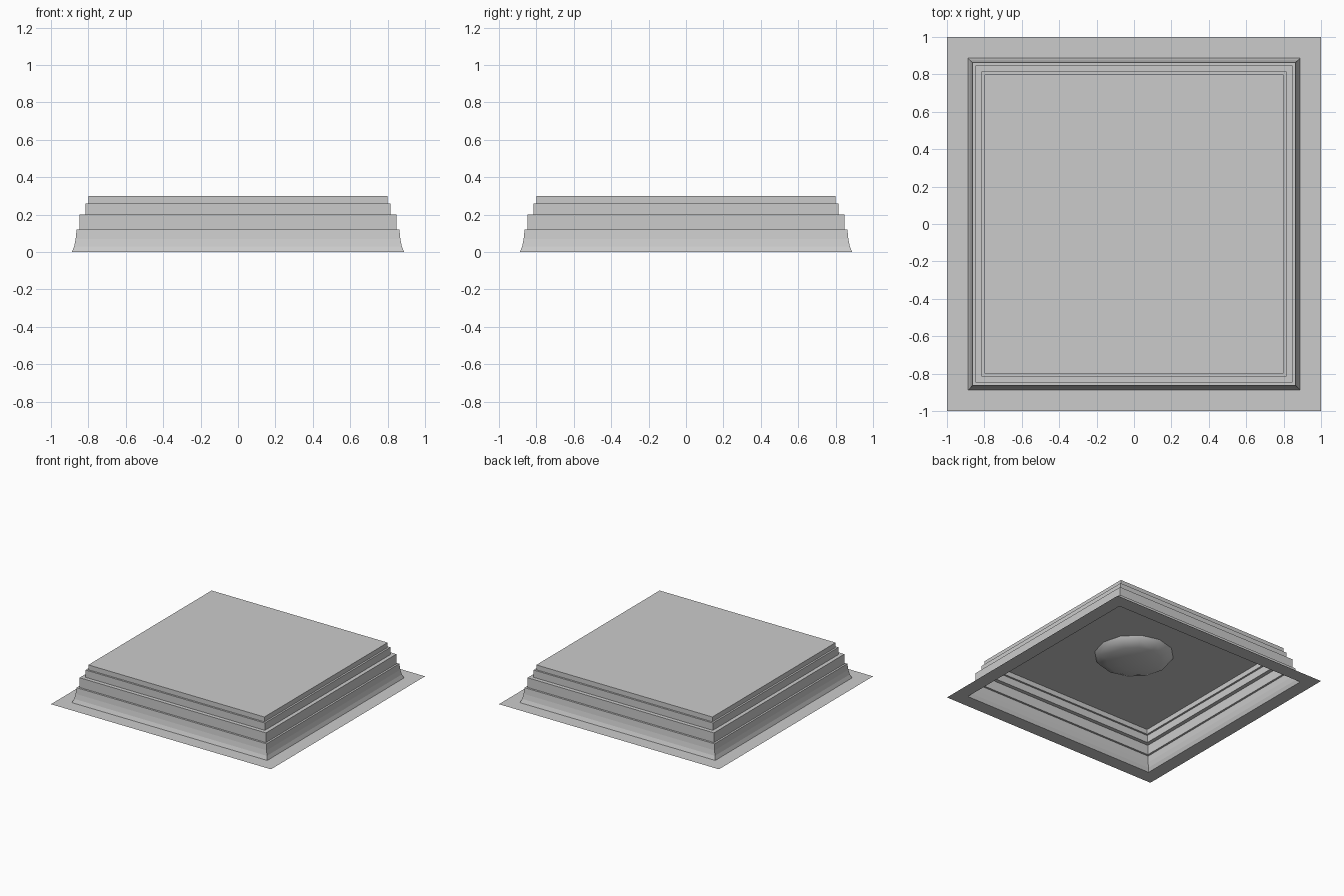
import bpy, bmesh, math

if "Cube" in bpy.data.objects:
    bpy.data.objects.remove(bpy.data.objects["Cube"])


def finish(name, bm):
    me = bpy.data.meshes.new(name)
    bm.to_mesh(me)
    bm.free()
    ob = bpy.data.objects.new(name, me)
    bpy.context.collection.objects.link(ob)
    return ob


def revolve(name, profile, sides, turn=0.0, scale=1.0):
    """Sweep (radius, height) points round z; a zero radius closes the end."""
    bm = bmesh.new()
    rings = []
    for r, z in profile:
        if r == 0:
            rings.append([bm.verts.new((0, 0, z))] * sides)
            continue
        rings.append([bm.verts.new((r * scale * math.cos(turn + i * math.tau / sides),
                                    r * scale * math.sin(turn + i * math.tau / sides), z))
                      for i in range(sides)])
    for a, b in zip(rings, rings[1:]):
        for i in range(sides):
            j = (i + 1) % sides
            quad = [a[i], a[j], b[j], b[i]]
            bm.faces.new(list(dict.fromkeys(quad)))
    return finish(name, bm)


def square(name, profile, cap=False):
    ob = revolve(name, profile, 4, math.pi / 4, math.sqrt(2))
    if cap:
        bm = bmesh.new()
        bm.from_mesh(ob.data)
        bm.verts.ensure_lookup_table()
        bm.faces.new(bm.verts[-4:])
        bm.to_mesh(ob.data)
        bm.free()
    return ob


# Flat border around the recess
square("border_flange", [(1.0, 0.0), (0.888, 0.0)])

# Concave lower moulding, stepped walls and recessed ceiling panel
square("stepped_recess", [
    (0.888, 0.0), (0.876, 0.03), (0.868, 0.07), (0.863, 0.12),
    (0.847, 0.12), (0.847, 0.20),
    (0.815, 0.20), (0.815, 0.26),
    (0.80, 0.26), (0.80, 0.30)], cap=True)

# Shallow lamp dome hanging under the panel
R, D, N = 0.3, 0.08, 4
dome = [(R * math.cos(k * math.pi / 2 / N) if k < N else 0,
         0.299 - D * math.sin(k * math.pi / 2 / N)) for k in range(N + 1)]
lamp = revolve("lamp_dome", dome, 12)
bm = bmesh.new()
bm.from_mesh(lamp.data)
bmesh.ops.reverse_faces(bm, faces=[f for f in bm.faces if f.normal.z > 0])
for f in bm.faces:
    f.smooth = True
bm.to_mesh(lamp.data)
bm.free()
